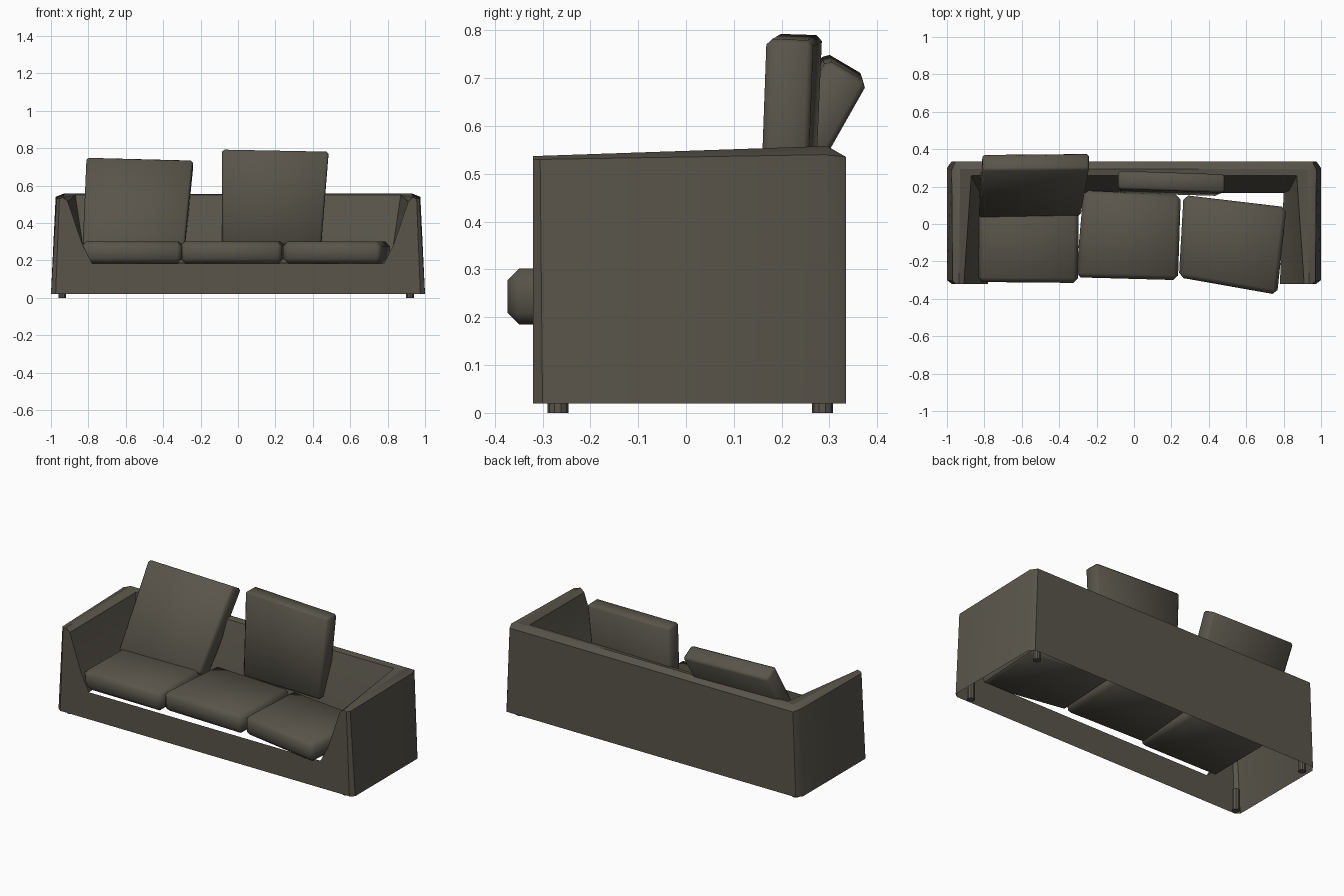
import bpy, bmesh, math
from mathutils import Vector

if "Cube" in bpy.data.objects:
    bpy.data.objects.remove(bpy.data.objects["Cube"])

fabric = bpy.data.materials.new("dark taupe fabric")
fabric.diffuse_color = (0.1, 0.09, 0.07, 1)
fabric.use_nodes = True
fabric.node_tree.nodes["Principled BSDF"].inputs["Base Color"].default_value = fabric.diffuse_color


def finish(bm, name, angle=35):
    bmesh.ops.recalc_face_normals(bm, faces=bm.faces)
    me = bpy.data.meshes.new(name)
    bm.to_mesh(me)
    bm.free()
    ob = bpy.data.objects.new(name, me)
    bpy.context.collection.objects.link(ob)
    me.materials.append(fabric)
    bpy.ops.object.select_all(action='DESELECT')
    bpy.context.view_layer.objects.active = ob
    ob.select_set(True)
    bpy.ops.object.shade_smooth_by_angle(angle=math.radians(angle))
    return ob


# Sofa frame: right half of an open-bottomed shell, mirrored across x
P = dict(
    a0=(0, -.32, .02), a1=(.975, -.32, .02), a2=(1, -.3, .02), a3=(1, .3, .02),
    a4=(.975, .335, .02), a5=(0, .335, .02),
    b1=(.955, -.32, .53), b2=(.97, -.305, .53), b3=(.975, .29, .54),
    b4=(.955, .335, .535), b5=(0, .335, .535),
    c1=(.935, -.32, .537), c3=(.93, .295, .558), c5=(0, .295, .556),
    d1=(.91, -.32, .515), d3=(.87, .26, .55), d5=(0, .26, .55),
    e1=(.83, -.32, .28), e2=(.83, .18, .28), e5=(0, .18, .28),
    f0=(0, -.32, .185), f1=(.78, -.32, .185), f2=(.8, .165, .19), f5=(0, .165, .19))
FACES = ("a0 a1 f1 f0", "a1 b1 e1 f1", "b1 c1 d1 e1", "a1 a2 b2 b1",
         "a2 a3 b3 b2", "a3 a4 b4 b3", "a4 a5 b5 b4", "b1 b2 c1", "b2 b3 c3 c1",
         "b3 b4 c3", "b4 b5 c5 c3", "c1 c3 d3 d1", "c3 c5 d5 d3",
         "d1 d3 e2 e1", "d3 d5 e5 e2", "e1 e2 f2 f1", "e2 e5 f5 f2")
bm = bmesh.new()
for s in (1, -1):
    v = {k: bm.verts.new((s * x, y, z)) for k, (x, y, z) in P.items()}
    for f in FACES:
        bm.faces.new([v[k] for k in f.split()])
bmesh.ops.remove_doubles(bm, verts=bm.verts, dist=1e-4)
finish(bm, "sofa_frame")


def cushion(name, front, back, width=.02):
    """Box between two matching quads, with softened edges."""
    bm = bmesh.new()
    lo = [bm.verts.new(p) for p in front]
    hi = [bm.verts.new(p) for p in back]
    bm.faces.new(lo)
    bm.faces.new(hi)
    for i in range(4):
        j = (i + 1) % 4
        bm.faces.new((lo[i], lo[j], hi[j], hi[i]))
    bmesh.ops.recalc_face_normals(bm, faces=bm.faces)
    bmesh.ops.bevel(bm, geom=bm.edges[:], offset=width, segments=1,
                    affect='EDGES', profile=.5)
    return finish(bm, name, 50)


# Seat cushions: footprint corners, pushed about slightly
SEATS = {
    "seat_cushion_left": [(-.835, -.31), (-.3, -.315), (-.295, .17), (-.83, .17)],
    "seat_cushion_middle": [(-.31, -.285), (.235, -.3), (.25, .155), (-.27, .18)],
    "seat_cushion_right": [(.24, -.285), (.765, -.378), (.815, .09), (.265, .155)]}
for name, quad in SEATS.items():
    cushion(name, [(x, y, .185) for x, y in quad], [(x, y, .302) for x, y in quad], .025)

# Leaning back cushions: front face corners plus thickness direction
BACKS = {
    "back_cushion_left": ([(-.83, .03, .29), (-.285, .04, .29), (-.24, .295, .74),
                           (-.81, .29, .755)], (.0, .085, -.05)),
    "back_cushion_right": ([(-.085, .165, .285), (.445, .15, .285), (.485, .168, .782),
                            (-.085, .187, .793)], (.0, .098, -.003))}
for name, (quad, d) in BACKS.items():
    cushion(name, quad, [Vector(p) + Vector(d) for p in quad], .012)

# Legs
for side, x in (("left", -.94), ("right", .92)):
    for end, y in (("front", -.268), ("back", .285)):
        bm = bmesh.new()
        bmesh.ops.create_cone(bm, cap_ends=True, segments=10, radius1=.022,
                              radius2=.022, depth=.13)
        bmesh.ops.translate(bm, verts=bm.verts, vec=(x, y, .065))
        finish(bm, f"{end}_leg_{side}")
